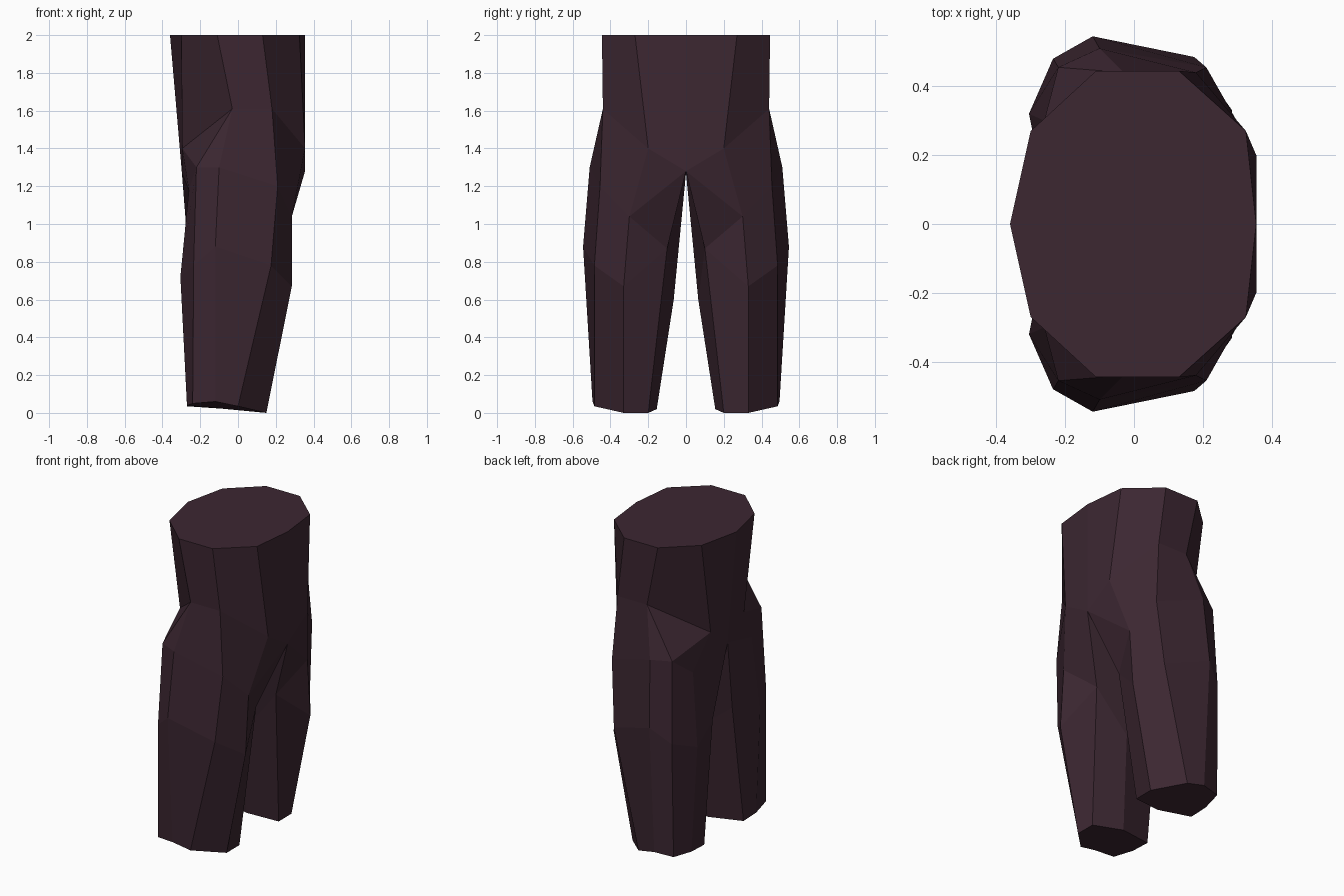
import bpy
import bmesh

cube = bpy.data.objects.get("Cube")
if cube:
    bpy.data.objects.remove(cube, do_unlink=True)


def make_material(name, colour):
    material = bpy.data.materials.new(name)
    material.use_nodes = True
    material.diffuse_color = colour
    material.node_tree.nodes["Principled BSDF"].inputs["Base Color"].default_value = colour
    return material


def add_ring(bm, points):
    return [bm.verts.new(point) for point in points]


def bridge_closed(bm, upper, lower):
    """Join two closed rings with one quad per side."""
    count = len(upper)
    for i in range(count):
        following = (i + 1) % count
        bm.faces.new((upper[i], upper[following], lower[following], lower[i]))


def fill(bm, *corners):
    return bm.faces.new(corners)


bm = bmesh.new()

# Waist outline of one half, from the belly to the back
waist_outline = [(.355, 0), (.325, .27), (.13, .445), (-.11, .445), (-.3, .27), (-.36, 0)]
waist = add_ring(bm, [(x, y, 2) for x, y in waist_outline])

# Hip points: front, front side, back side, seat
hip_front, side_front, side_back, seat = add_ring(bm, [
    (.355, .2, 1.4), (.18, .44, 1.61), (-.03, .44, 1.61), (-.295, .17, 1.4)])

# Leg rings run front inner, front, outer front, outer, outer back, back, back inner, inner
thigh = add_ring(bm, [
    (.355, 0, 1.28), (.285, .3, 1.04), (.21, .455, 1.2), (-.1, .51, 1.3),
    (-.22, .455, 1.3), (-.26, .3, 1.18), (-.297, 0, 1.27), (0, 0, 1.27)])
knee = add_ring(bm, [
    (.2, .1, .87), (.285, .33, .67), (.175, .485, .78), (-.12, .545, .88),
    (-.235, .48, .78), (-.305, .32, .72), (-.26, .1, .8), (0, .065, .6)])
hem = add_ring(bm, [
    (.15, .2, 0), (.15, .33, 0), (0, .485, .035), (-.12, .495, .06),
    (-.24, .47, .05), (-.27, .33, .04), (-.27, .2, .035), (-.05, .155, .02)])

crotch_front, crotch_back = thigh[0], thigh[6]

# Waist down to the hips
hips = [crotch_front, hip_front, side_front, side_back, seat, crotch_back]
for i in range(len(hips) - 1):
    fill(bm, waist[i], waist[i + 1], hips[i + 1], hips[i])

# Hips down to the thigh
fill(bm, crotch_front, hip_front, thigh[1])
fill(bm, hip_front, side_front, thigh[2], thigh[1])
fill(bm, side_front, side_back, thigh[3], thigh[2])
fill(bm, side_back, thigh[4], thigh[3])
fill(bm, side_back, seat, thigh[4])
fill(bm, seat, thigh[5], thigh[4])
fill(bm, seat, crotch_back, thigh[5])

# Leg, hem and closed waist
bridge_closed(bm, thigh, knee)
bridge_closed(bm, knee, hem)
bm.faces.new(hem)
bm.faces.new(waist)

# Crease from the front of the thigh to the inner knee
bmesh.ops.connect_verts(bm, verts=[thigh[1], knee[0]])

# Second half
bmesh.ops.mirror(bm, geom=bm.verts[:] + bm.edges[:] + bm.faces[:],
                 axis='Y', merge_dist=.001)
bmesh.ops.remove_doubles(bm, verts=bm.verts[:], dist=.001)
bmesh.ops.recalc_face_normals(bm, faces=bm.faces[:])

mesh = bpy.data.meshes.new("trousers")
bm.to_mesh(mesh)
bm.free()
mesh.materials.append(make_material("dark plum cloth", (.045, .02, .031, 1)))
trousers = bpy.data.objects.new("trousers", mesh)
bpy.context.scene.collection.objects.link(trousers)
